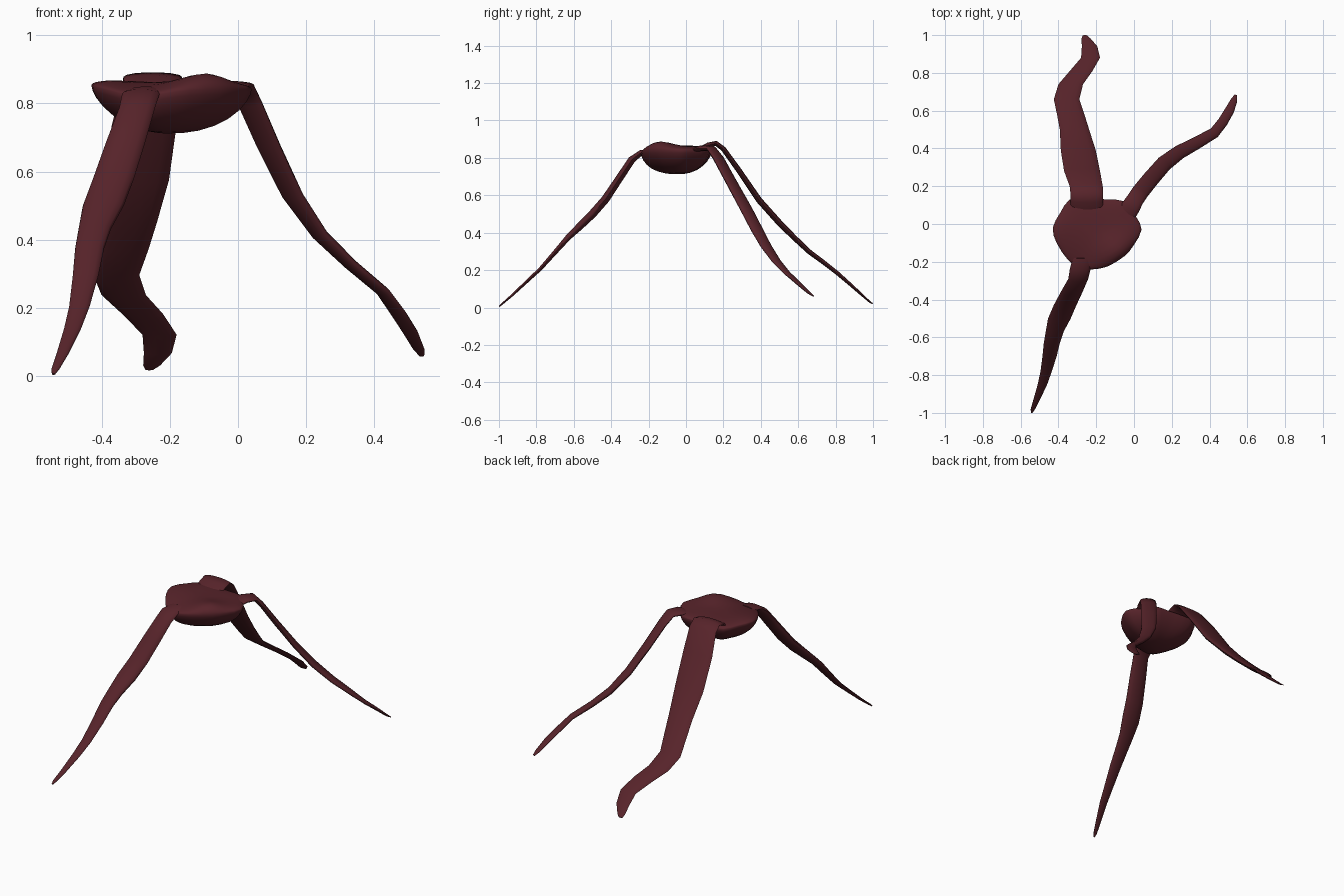
import bpy, bmesh, math
from mathutils import Vector

if "Cube" in bpy.data.objects:
    bpy.data.objects.remove(bpy.data.objects["Cube"])

mat = bpy.data.materials.new("dark_red")
mat.diffuse_color = (0.095, 0.017, 0.023, 1)
mat.use_nodes = True
mat.node_tree.nodes["Principled BSDF"].inputs["Base Color"].default_value = mat.diffuse_color


def finish(name, bm):
    bmesh.ops.recalc_face_normals(bm, faces=bm.faces)
    mesh = bpy.data.meshes.new(name)
    bm.to_mesh(mesh)
    bm.free()
    mesh.materials.append(mat)
    ob = bpy.data.objects.new(name, mesh)
    bpy.context.collection.objects.link(ob)
    bpy.context.view_layer.objects.active = ob
    ob.select_set(True)
    bpy.ops.object.shade_smooth_by_angle(angle=math.radians(60))
    ob.select_set(False)


def skin(bm, rings):
    n = len(rings[0])
    for a, b in zip(rings, rings[1:]):
        for i in range(n):
            j = (i + 1) % n
            bm.faces.new((a[i], a[j], b[j], b[i]))


def leg(name, stations, across=None, sides=14):
    """Flat tapering limb; stations are (x, y, z, width, thickness)."""
    bm = bmesh.new()
    pts = [Vector(s[:3]) for s in stations]
    rings = []
    for k, s in enumerate(stations):
        tan = (pts[min(k + 1, len(pts) - 1)] - pts[max(k - 1, 0)]).normalized()
        side = Vector(across) if across else Vector((tan.y, -tan.x, 0)).normalized()
        nrm = side.cross(tan).normalized()
        ring = []
        for i in range(sides):
            a = 2 * math.pi * i / sides
            ring.append(bm.verts.new(pts[k] + side * (math.cos(a) * s[3] / 2)
                                     + nrm * (math.sin(a) * s[4] / 2)))
        rings.append(ring)
    skin(bm, rings)
    bm.faces.new(rings[0])
    bm.faces.new(rings[-1])
    finish(name, bm)


# Body: lumpy bowl with a gently uneven top
outline = [(.04, -.03), (.01, .04), (-.05, .12), (-.15, .13), (-.25, .14),
           (-.34, .13), (-.39, .06), (-.43, -.02), (-.41, -.10), (-.35, -.19),
           (-.29, -.235), (-.22, -.24), (-.14, -.225), (-.05, -.17), (.0, -.11)]
centre = Vector((-.2, -.04))


def bump(x, y, cx, cy, r):
    return math.exp(-((x - cx) ** 2 + (y - cy) ** 2) / r ** 2)


def rim_z(x, y):
    return (.842 + .012 * bump(x, y, -.43, 0, .12)
            - .02 * bump(x, y, -.29, -.24, .11))


def top_z(x, y, r):
    return (rim_z(x, y) + .02 * math.sqrt(max(0, 1 - r ** 4))
            + .034 * bump(x, y, -.08, -.16, .1) * math.sqrt(max(0, 1 - r ** 6)))


def bottom_z(x, y, r):
    return rim_z(x, y) - .13 * max(0, 1 - r ** 2.2) ** .62


# Smooth the outline to twice the points
fine = []
n = len(outline)
for i in range(n):
    p0, p1, p2, p3 = (Vector(outline[(i + d) % n]) for d in (-1, 0, 1, 2))
    fine += [p1, (p1 + p2) * .5625 - (p0 + p3) * .0625]

bm = bmesh.new()
radii = [.15, .35, .55, .72, .85, .94, .985]
levels = [(r, top_z) for r in radii] + [(1, bottom_z)] + \
         [(r, bottom_z) for r in reversed(radii)]
rings = []
for r, f in levels:
    ring = []
    for p in fine:
        q = centre + (p - centre) * r
        ring.append(bm.verts.new((q.x, q.y, f(q.x, q.y, r))))
    rings.append(ring)
skin(bm, rings)
bm.faces.new(rings[0])
bm.faces.new(rings[-1])
finish("body", bm)

# Front leg
leg("front_leg", [
    (-.27, -.18, .835, .11, .03), (-.285, -.24, .828, .11, .03),
    (-.295, -.29, .79, .105, .04), (-.33, -.36, .685, .115, .042),
    (-.365, -.43, .58, .12, .045), (-.395, -.50, .50, .12, .045),
    (-.42, -.57, .432, .095, .04), (-.435, -.63, .375, .085, .032),
    (-.447, -.70, .295, .075, .025), (-.465, -.78, .205, .06, .02),
    (-.485, -.85, .14, .05, .017), (-.515, -.93, .065, .035, .013),
    (-.535, -.98, .022, .024, .01), (-.541, -.998, .006, .01, .006)], (1, 0, 0))

# Back leg
leg("back_leg", [
    (-.25, .07, .84, .17, .03), (-.25, .12, .868, .17, .03),
    (-.25, .16, .878, .172, .028), (-.253, .20, .848, .175, .028),
    (-.275, .28, .737, .19, .03), (-.295, .39, .575, .185, .034),
    (-.315, .50, .452, .155, .034), (-.335, .58, .372, .145, .03),
    (-.357, .66, .297, .135, .027), (-.335, .74, .238, .13, .024),
    (-.28, .81, .183, .12, .022), (-.23, .88, .122, .1, .018),
    (-.235, .94, .068, .082, .014), (-.253, .98, .032, .05, .01),
    (-.26, .998, .02, .025, .006)], (1, 0, 0))

# Side leg
leg("side_leg", [
    (-.06, .03, .825, .11, .03), (-.02, .085, .852, .1, .03),
    (.01, .135, .85, .09, .03), (.035, .172, .8, .09, .03),
    (.09, .24, .675, .088, .032), (.16, .32, .53, .085, .034),
    (.24, .38, .415, .075, .034), (.33, .428, .328, .066, .03),
    (.425, .483, .248, .058, .026), (.47, .54, .185, .054, .022),
    (.505, .60, .13, .05, .018), (.53, .655, .08, .036, .013),
    (.539, .682, .06, .015, .006)])
